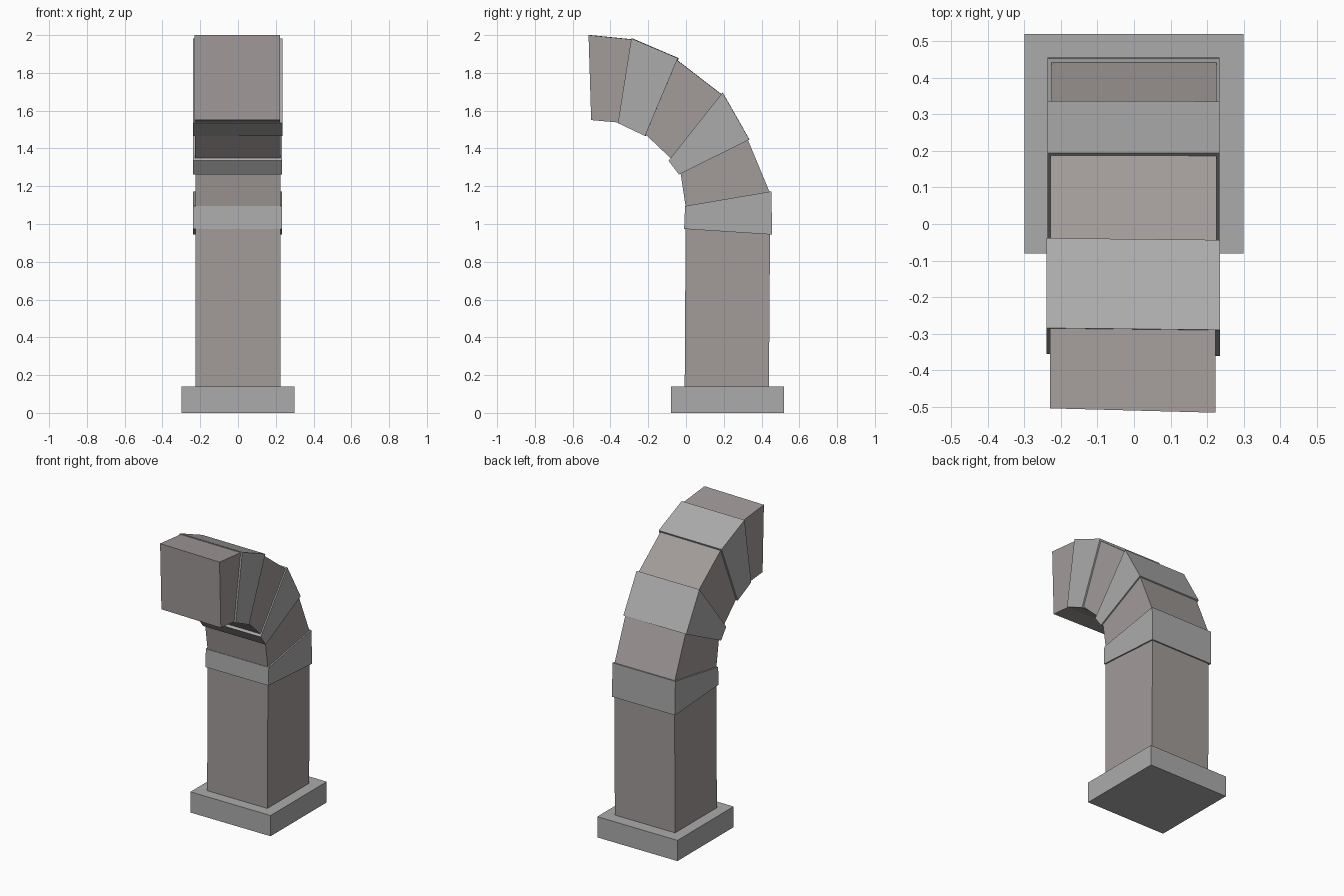
import bpy, bmesh

if "Cube" in bpy.data.objects:
    bpy.data.objects.remove(bpy.data.objects["Cube"])


def material(name, color):
    mat = bpy.data.materials.new(name)
    mat.diffuse_color = (*color, 1)
    mat.use_nodes = True
    mat.node_tree.nodes["Principled BSDF"].inputs["Base Color"].default_value = mat.diffuse_color
    return mat


GREY = material("grey_metal", (.41, .41, .41))
WARM = material("warm_grey_metal", (.36, .33, .32))


def block(name, mat, profile, x0, x1, skew=0.0):
    """Extrude a (y, z) side profile across x; skew leans the right side forward."""
    bm = bmesh.new()
    left = [bm.verts.new((x0, y + skew / 2, z)) for y, z in profile]
    right = [bm.verts.new((x1, y - skew / 2, z)) for y, z in profile]
    bm.faces.new(left)
    bm.faces.new(right[::-1])
    n = len(profile)
    for i in range(n):
        j = (i + 1) % n
        bm.faces.new((left[i], right[i], right[j], left[j]))
    bmesh.ops.recalc_face_normals(bm, faces=bm.faces)
    mesh = bpy.data.meshes.new(name)
    bm.to_mesh(mesh)
    bm.free()
    mesh.materials.append(mat)
    obj = bpy.data.objects.new(name, mesh)
    bpy.context.collection.objects.link(obj)
    return obj


# square foot and upright shaft
block("base_plate", GREY, [(-.08, 0), (.52, 0), (.52, .14), (-.08, .14)], -.3, .3)
block("shaft", WARM, [(-.007, .14), (.439, .14), (.445, .95), (-.002, .977)], -.226, .225)

# wedge segments of the bend: narrow warm ones tuck into wide grey ones
segments = [
    ("collar", GREY, [(-.01, .974), (.455, .944), (.453, 1.173), (-.005, 1.095)], -.237, .234, 0),
    ("bend_1", WARM, [(-.002, 1.092), (.443, 1.168), (.328, 1.445), (-.029, 1.271)], -.226, .225, 0),
    ("bend_2", GREY, [(-.037, 1.262), (.336, 1.447), (.194, 1.696), (-.092, 1.335)], -.237, .234, .001),
    ("bend_3", WARM, [(-.076, 1.344), (.19, 1.685), (-.05, 1.87), (-.213, 1.474)], -.228, .225, .002),
    ("bend_4", GREY, [(-.214, 1.466), (-.041, 1.878), (-.287, 1.983), (-.358, 1.534)], -.239, .235, .005),
    ("spout_end", WARM, [(-.347, 1.537), (-.281, 1.977), (-.51, 2.0), (-.496, 1.55)], -.23, .223, .012),
]
for seg in segments:
    block(*seg)
